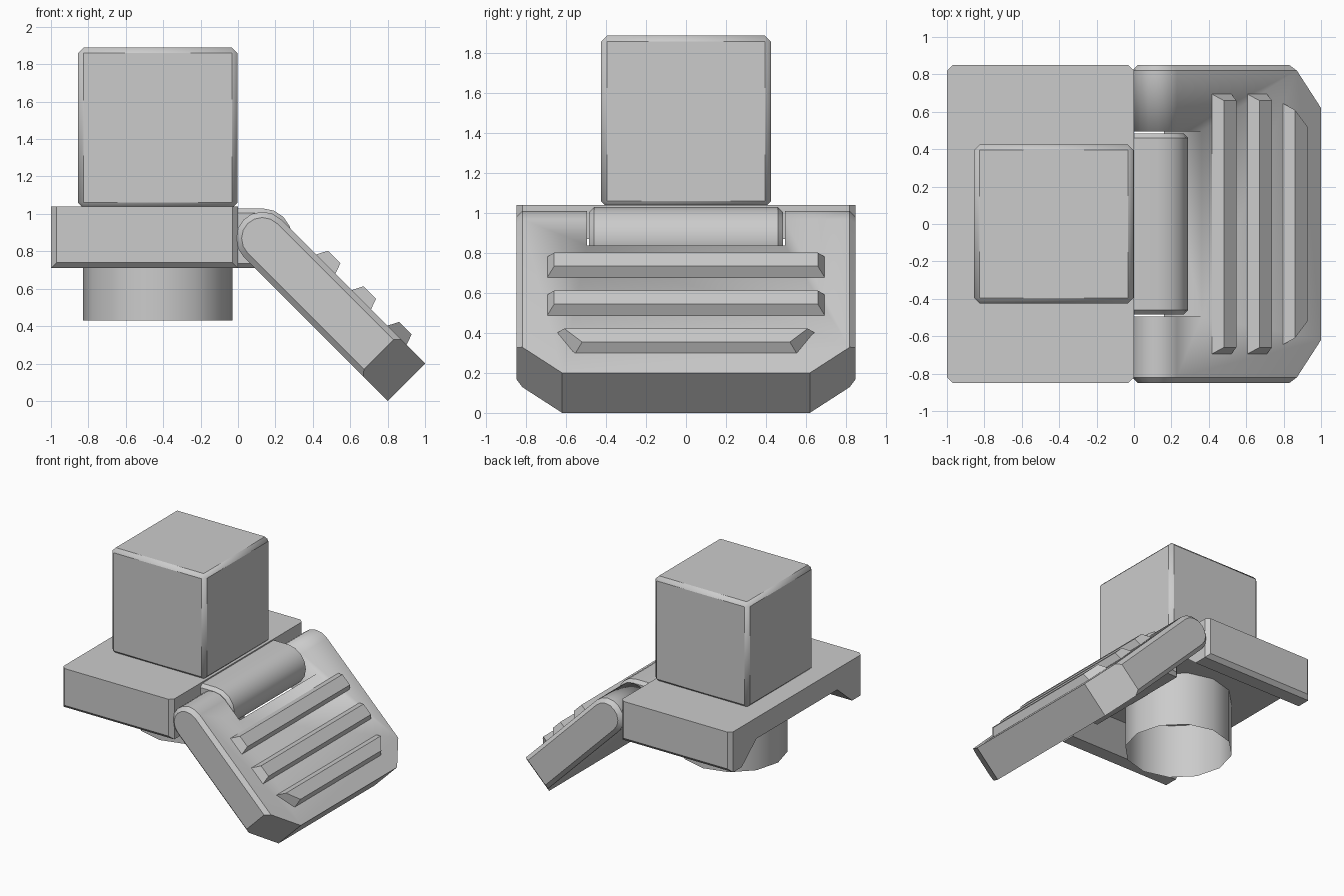
import bpy, bmesh
from math import sin, cos, pi, radians, sqrt
from mathutils import Vector

if "Cube" in bpy.data.objects:
    bpy.data.objects.remove(bpy.data.objects["Cube"])

S = 1 / sqrt(2)
PIVOT = Vector((0.13, 0, 0.87))
R = 0.1414          # half thickness of the flap
LENGTH = 1.089      # pivot to flap end, along the slope


def slope(u, y, v):
    """Flap coordinates (along slope, across, normal) to world."""
    return PIVOT + Vector(((u + v) * S, y, (v - u) * S))


def loft(ring_a, ring_b):
    """Closed solid between two matching rings."""
    bm = bmesh.new()
    a = [bm.verts.new(p) for p in ring_a]
    b = [bm.verts.new(p) for p in ring_b]
    n = len(a)
    bm.faces.new(a)
    bm.faces.new(b[::-1])
    for i in range(n):
        bm.faces.new((a[i], b[i], b[(i + 1) % n], a[(i + 1) % n]))
    bmesh.ops.recalc_face_normals(bm, faces=bm.faces)
    return bm


def bevel(bm, test, width=0.03):
    edges = [e for e in bm.edges if test(e.verts[0].co, e.verts[1].co)]
    bmesh.ops.bevel(bm, geom=edges, offset=width, segments=1, affect='EDGES')


def finish(bm, name):
    mesh = bpy.data.meshes.new(name)
    bm.to_mesh(mesh)
    bm.free()
    ob = bpy.data.objects.new(name, mesh)
    bpy.context.collection.objects.link(ob)
    bpy.ops.object.select_all(action='DESELECT')
    ob.select_set(True)
    bpy.context.view_layer.objects.active = ob
    bpy.ops.object.shade_smooth_by_angle(angle=radians(36))
    return ob


def box(x0, x1, y0, y1, z0, z1):
    ring = lambda z: [(x0, y0, z), (x1, y0, z), (x1, y1, z), (x0, y1, z)]
    return loft(ring(z0), ring(z1))


# chamfered cube on top
bm = box(-0.855, -0.003, -0.425, 0.425, 1.03, 1.89)
bevel(bm, lambda a, b: True)
finish(bm, "top_block")

# base plate with a channel underneath
half = [(0.85, 1.04), (0.85, 0.71), (0.71, 0.71), (0.52, 0.87)]
profile = half + [(-y, z) for y, z in reversed(half)]
bm = loft([(-1, y, z) for y, z in profile], [(0, y, z) for y, z in profile])
bevel(bm, lambda a, b: abs(a.y) > 0.84 and abs(b.y) > 0.84
      and a.y * b.y > 0 and min(a.z, b.z) < 0.8)
finish(bm, "base_plate")

# open tube under the plate
bm = bmesh.new()
bmesh.ops.create_cone(bm, cap_ends=False, segments=12, radius1=0.4, radius2=0.4, depth=0.45)
bmesh.ops.translate(bm, verts=bm.verts, vec=(-0.43, 0, 0.655))
finish(bm, "socket_tube")

# hinge knuckle joined to the plate
rk = 0.16
knuckle = [(-0.03, 1.03), (-0.03, 0.71)]
knuckle += [(0.13 + rk * cos(t), 0.87 + rk * sin(t))
            for t in [-pi / 2 + pi * i / 8 for i in range(9)]]
bm = loft([(x, -0.485, z) for x, z in knuckle], [(x, 0.485, z) for x, z in knuckle])
bevel(bm, lambda a, b: a.y * b.y > 0, 0.025)
finish(bm, "hinge_knuckle")

# sloping flap with a rounded hinge end
flap = [(LENGTH, -R), (LENGTH, R)]
flap += [(R * cos(t), R * sin(t)) for t in [pi / 2 + pi * i / 8 for i in range(9)]]
bm = loft([slope(u, -0.85, v) for u, v in flap], [slope(u, 0.85, v) for u, v in flap])
# clipped end corners
for s in (-1, 1):
    along = Vector((S, 0, -S))
    bmesh.ops.bisect_plane(bm, geom=bm.verts[:] + bm.edges[:] + bm.faces[:],
                           plane_co=slope(LENGTH, s * 0.62, 0),
                           plane_no=along * 0.23 + Vector((0, s * 0.21, 0)),
                           clear_outer=True)
    bmesh.ops.holes_fill(bm, edges=[e for e in bm.edges if e.is_boundary], sides=0)
bmesh.ops.recalc_face_normals(bm, faces=bm.faces)
bevel(bm, lambda a, b: a.y * b.y > 0 and abs(a.y) > 0.845 and abs(b.y) > 0.845
      and (a - b).dot(slope(0, 0, 0) - slope(0, 0, 1)) ** 2 < 0.05)
flap_ob = finish(bm, "flap")

# slot in the flap for the knuckle
slot = [(0.185, -0.4), (0.185, 0.4), (-0.4, 0.4), (-0.4, -0.4)]
bm = loft([slope(u, -0.495, v) for u, v in slot], [slope(u, 0.495, v) for u, v in slot])
cutter = finish(bm, "slot_cutter")
cutter.hide_render = True
mod = flap_ob.modifiers.new("slot", 'BOOLEAN')
mod.operation = 'DIFFERENCE'
mod.solver = 'EXACT'
mod.object = cutter
bpy.context.view_layer.objects.active = flap_ob
bpy.ops.object.modifier_apply(modifier=mod.name)
bpy.data.objects.remove(cutter)


# grip ribs: half widths at the upper and lower edge
def rib(name, u0, upper, lower):
    def ring(u_a, u_b, v, inset):
        a, b = upper - inset, lower - inset
        return [slope(u_a, -a, v), slope(u_a, a, v), slope(u_b, b, v), slope(u_b, -b, v)]
    finish(loft(ring(u0, u0 + 0.155, R - 0.01, 0),
                ring(u0 + 0.035, u0 + 0.13, 0.2, 0.04)), name)


for i, (upper, lower) in enumerate([(0.70, 0.70), (0.70, 0.70), (0.65, 0.56)]):
    rib(f"grip_rib_{i + 1}", 0.26 + 0.269 * i, upper, lower)
